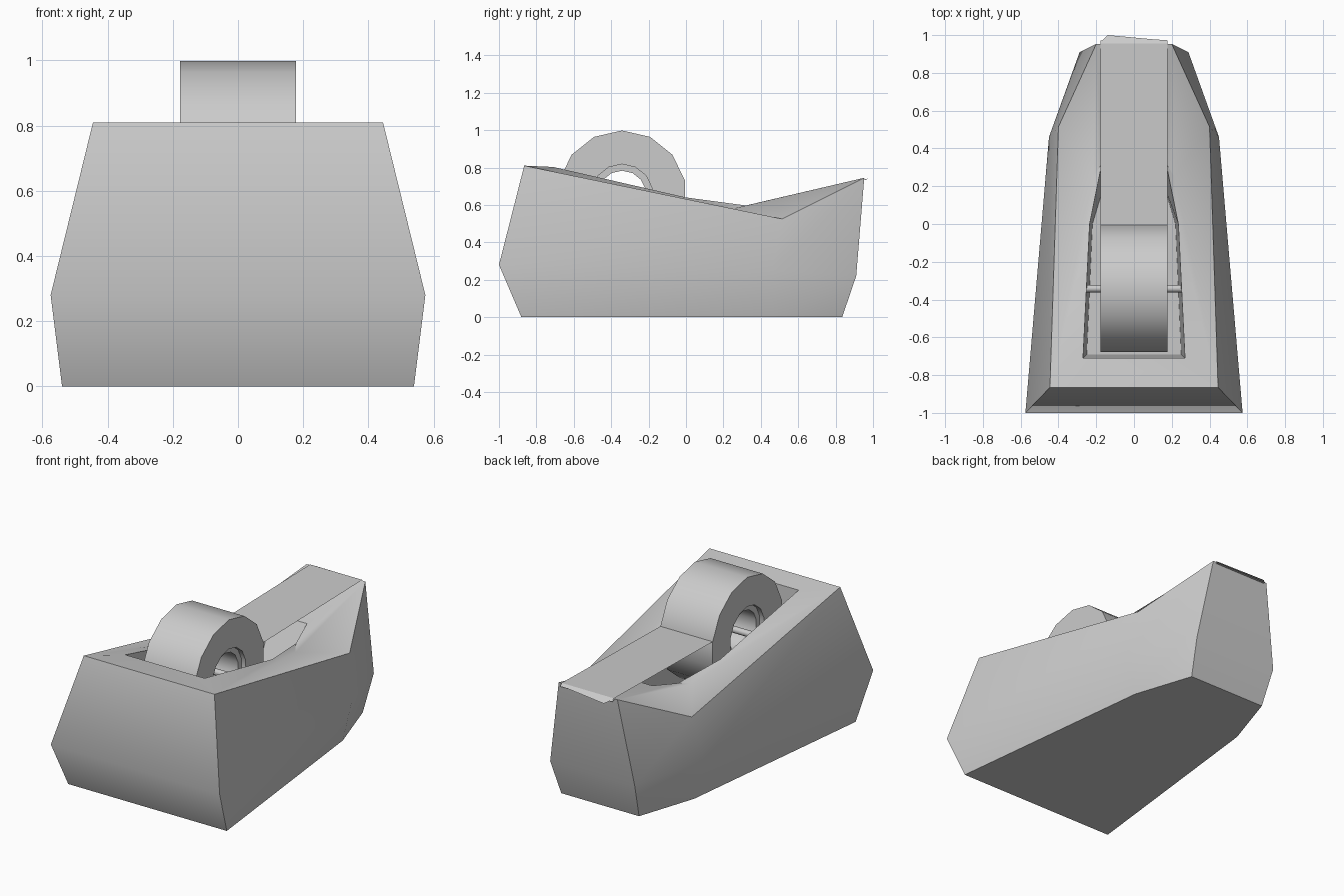
import bpy, bmesh, math

if "Cube" in bpy.data.objects:
    bpy.data.objects.remove(bpy.data.objects["Cube"])

def finish(name, bm, angle):
    bmesh.ops.recalc_face_normals(bm, faces=bm.faces[:])
    me = bpy.data.meshes.new(name)
    bm.to_mesh(me)
    bm.free()
    ob = bpy.data.objects.new(name, me)
    bpy.context.collection.objects.link(ob)
    bpy.ops.object.select_all(action='DESELECT')
    bpy.context.view_layer.objects.active = ob
    ob.select_set(True)
    bpy.ops.object.shade_smooth_by_angle(angle=math.radians(angle))
    return ob

def ring(name, r_in, r_out, half_w, cy, cz, n=14):
    """Tube around the x axis with a vertex at the top."""
    bm = bmesh.new()
    prof = [(-half_w, r_in), (-half_w, r_out), (half_w, r_out), (half_w, r_in)]
    rows = []
    for i in range(n):
        a = 2 * math.pi * i / n
        rows.append([bm.verts.new((x, cy + r * math.sin(a), cz + r * math.cos(a)))
                     for x, r in prof])
    for i in range(n):
        p, q = rows[i], rows[(i + 1) % n]
        for j in range(4):
            k = (j + 1) % 4
            bm.faces.new((p[j], p[k], q[k], q[j]))
    return finish(name, bm, 35)

# Body: right-half outlines from rear to nose, mirrored across x
bm = bmesh.new()

def half_loop(points):
    right = [bm.verts.new(p) for p in points]
    left = [bm.verts.new((-x, y, z)) for x, y, z in points]
    return right, left

bottom = half_loop([(.54, -.88, 0), (.385, .47, 0), (.265, .835, 0)])
middle = half_loop([(.575, -1, .28), (.45, .46, .25), (.288, .91, .22)])
top = half_loop([(.445, -.865, .81), (.40, .515, .525), (.20, .953, .745)])
valley = half_loop([(.215, .25, .58)])
rim = half_loop([(.27, -.71, .803), (.235, 0, .64), (.17, .32, .597), (.12, .50, .637)])
floor = half_loop([(.25, -.69, .25), (.22, 0, .25), (.16, .20, .27), (.10, .32, .30)])

def bridge(a, b):
    la, lb = a[0] + a[1][::-1], b[0] + b[1][::-1]
    for i in range(len(la)):
        j = (i + 1) % len(la)
        bm.faces.new((la[i], la[j], lb[j], lb[i]))

bridge(bottom, middle)
bridge(middle, top)
bridge(rim, floor)
for s in (bottom, floor):
    bm.faces.new(s[0] + s[1][::-1])

# Sloping top around the well
for s in (0, 1):
    rear, kink, nose = top[s]
    a, b, c, d = rim[s]
    v = valley[s][0]
    for f in ((rear, b, a), (rear, v, b), (rear, kink, v), (kink, nose, v),
              (v, c, b), (v, nose, c), (nose, d, c)):
        bm.faces.new(f)
bm.faces.new((top[0][0], rim[0][0], rim[1][0], top[1][0]))
bm.faces.new((top[0][2], top[1][2], rim[1][3], rim[0][3]))
finish("dispenser_body", bm, 40)

# Tape roll, core and axle
CY, CZ = -.342, .653
ring("tape_roll", .165, .345, .178, CY, CZ)
ring("roll_core", .130, .166, .15, CY, CZ)
bpy.ops.mesh.primitive_cylinder_add(vertices=10, radius=.02, depth=.52,
                                    location=(0, CY, CZ), rotation=(0, math.pi / 2, 0))
bpy.context.object.name = "axle"
bpy.ops.object.shade_smooth_by_angle(angle=math.radians(40))

# Pulled tape strip with a torn end folded over the nose
bm = bmesh.new()
start = [bm.verts.new((x, -.005, .73)) for x in (-.178, .178)]
edge = [bm.verts.new((x, .955, .748)) for x in (-.178, .178)]
torn = [bm.verts.new(p) for p in ((-.178, .962, .744), (-.14, 1.0, .723),
                                  (.11, .977, .735), (.175, .973, .737))]
bm.faces.new((start[0], start[1], edge[1], edge[0]))
bm.faces.new((edge[0], edge[1], *torn[::-1]))
finish("tape_strip", bm, 20)

# Cutting edge under the tape end
bm = bmesh.new()
prof = [(.945, .743), (.953, .735), (.972, .733)]
ends = [[bm.verts.new((x, y, z)) for y, z in prof] for x in (-.178, .178)]
for i in range(3):
    j = (i + 1) % 3
    bm.faces.new((ends[0][i], ends[0][j], ends[1][j], ends[1][i]))
bm.faces.new(ends[0])
bm.faces.new(ends[1])
finish("cutter_blade", bm, 20)
